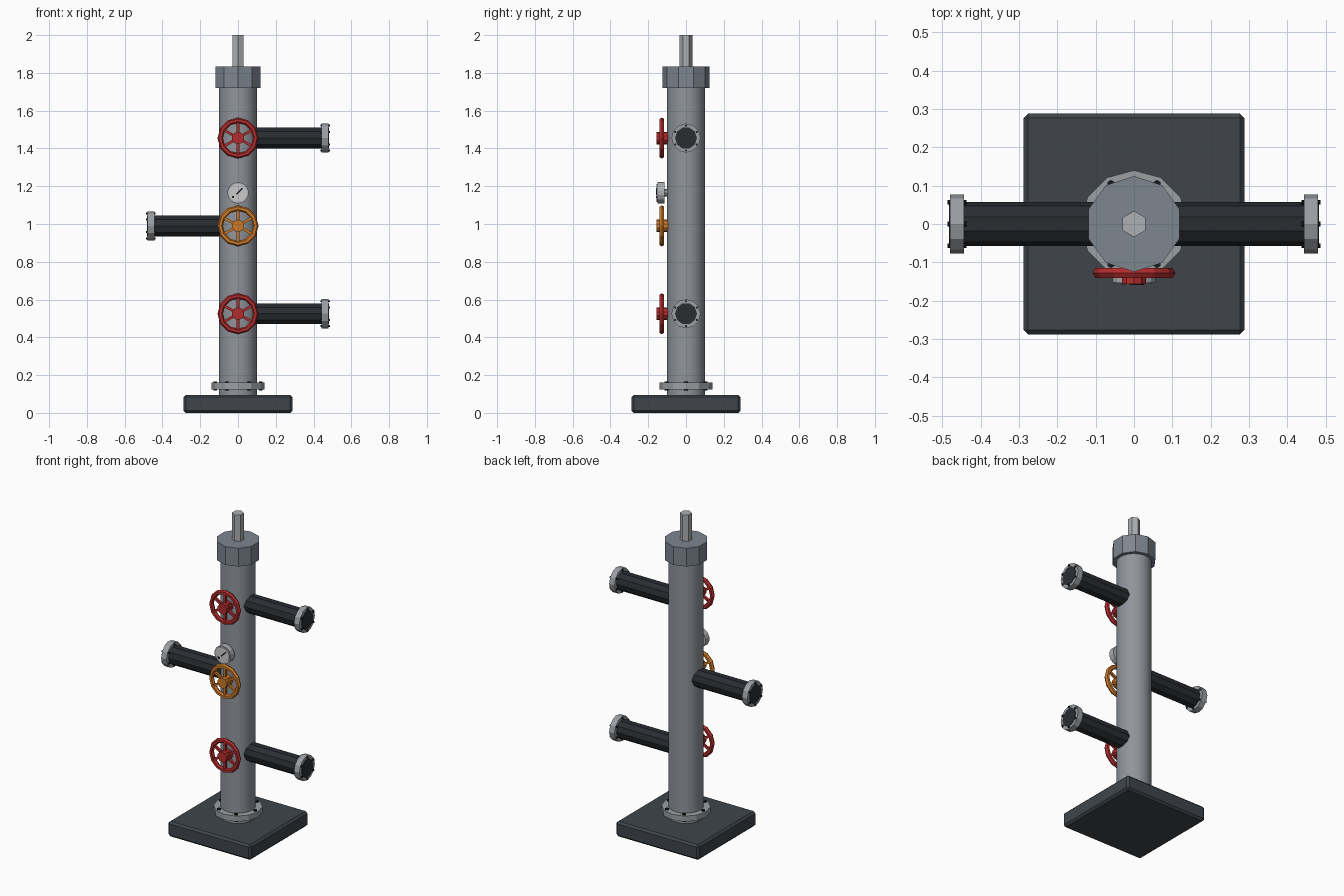
import bpy
from math import pi, cos, sin
from mathutils import Vector

if "Cube" in bpy.data.objects:
    bpy.data.objects.remove(bpy.data.objects["Cube"])

def material(name, rgb):
    m = bpy.data.materials.new(name)
    m.diffuse_color = (*rgb, 1)
    m.use_nodes = True
    m.node_tree.nodes["Principled BSDF"].inputs["Base Color"].default_value = m.diffuse_color
    return m

STEEL = material("steel", (0.28, 0.30, 0.33))
CAP = material("cap_grey", (0.21, 0.24, 0.28))
LIGHT = material("light_steel", (0.42, 0.43, 0.45))
FLANGE = material("flange_grey", (0.33, 0.35, 0.37))
DARK = material("dark_pipe", (0.022, 0.026, 0.031))
BASE = material("dark_base", (0.05, 0.06, 0.07))
BLACK = material("black", (0.01, 0.01, 0.012))
RED = material("red", (0.45, 0.025, 0.025))
ORANGE = material("orange", (0.6, 0.19, 0.02))
WHITE = material("white", (0.8, 0.8, 0.78))

def finish(name, mat):
    o = bpy.context.object
    o.name = name
    o.data.materials.append(mat)
    return o

def rod(name, a, b, r, sides, mat):
    """Cylinder running from point a to point b."""
    a, b = Vector(a), Vector(b)
    d = b - a
    if abs(d.x) > 0.999 * d.length:
        rot = (0, pi / 2, 0)
    elif abs(d.y) > 0.999 * d.length:
        rot = (pi / 2, 0, 0)
    else:
        rot = d.to_track_quat('Z', 'Y').to_euler()
    bpy.ops.mesh.primitive_cylinder_add(vertices=sides, radius=r, depth=d.length,
                                        location=(a + b) / 2, rotation=rot)
    return finish(name, mat)

def box(name, loc, size, mat, rot=(0, 0, 0)):
    bpy.ops.mesh.primitive_cube_add(size=1, location=loc, rotation=rot)
    o = finish(name, mat)
    o.scale = size
    return o

# Base plate
base = box("base_plate", (0, 0, 0.0475), (0.576, 0.576, 0.085), BASE)
base.scale = (1, 1, 1)
for v in base.data.vertices:
    v.co = (v.co.x * 0.576, v.co.y * 0.576, v.co.z * 0.085)
base.location.z = 0.0475 + 0.0025
bev = base.modifiers.new("bevel", 'BEVEL')
bev.width = 0.012
bev.segments = 1
for v in base.data.vertices:
    v.co.z = 0.045 if v.co.z > 0 else -0.05

# Column, bolted foot flange, cap and hexagonal stem
rod("column", (0, 0, 0.09), (0, 0, 1.74), 0.1, 24, STEEL)
bpy.ops.object.shade_smooth_by_angle()
rod("foot_flange", (0, 0, 0.125), (0, 0, 0.16), 0.14, 12, FLANGE)
for i in range(6):
    x, y = 0.12 * cos(i * pi / 3), 0.12 * sin(i * pi / 3)
    rod("foot_bolt", (x, y, 0.119), (x, y, 0.167), 0.011, 6, BLACK)
rod("cap", (0, 0, 1.72), (0, 0, 1.835), 0.125, 10, CAP)
rod("top_stem", (0, 0, 1.83), (0, 0, 2.0), 0.034, 6, LIGHT)

# Side outlets with bolted end flanges
def outlet(s, z):
    rod("outlet_pipe", (s * 0.05, 0, z), (s * 0.483, 0, z), 0.058, 10, DARK)
    rod("outlet_flange", (s * 0.443, 0, z), (s * 0.48, 0, z), 0.077, 12, FLANGE)
    for i in range(6):
        a = i * pi / 3
        y, w = 0.066 * sin(a), z + 0.066 * cos(a)
        rod("outlet_bolt", (s * 0.437, y, w), (s * 0.487, y, w), 0.006, 6, BLACK)

# Handwheels on the front
def handwheel(z, mat):
    y = -0.128
    bpy.ops.mesh.primitive_torus_add(major_segments=12, minor_segments=6,
                                     major_radius=0.094, minor_radius=0.0145,
                                     location=(0, y, z), rotation=(pi / 2, 0, 0))
    finish("wheel_rim", mat)
    rod("wheel_hub", (0, -0.095, z), (0, -0.157, z), 0.033, 10, mat)
    for i in range(6):
        a = i * pi / 3 + pi / 6
        box("wheel_spoke", (0.058 * cos(a), y, z + 0.058 * sin(a)),
            (0.07, 0.014, 0.014), mat, (0, -a, 0))

for s, z, mat in ((1, 1.455, RED), (-1, 0.99, ORANGE), (1, 0.525, RED)):
    outlet(s, z)
    handwheel(z, mat)

# Pressure gauge
gz = 1.165
rod("gauge_stem", (0, -0.09, gz), (0, -0.12, gz), 0.02, 8, STEEL)
rod("gauge_body", (0, -0.115, gz), (0, -0.152, gz), 0.057, 14, LIGHT)
rod("gauge_face", (0, -0.15, gz), (0, -0.155, gz), 0.048, 14, WHITE)
box("gauge_needle", (0.008, -0.156, gz + 0.008), (0.045, 0.006, 0.007), BLACK, (0, -pi / 4, 0))
box("gauge_mark", (-0.027, -0.155, gz - 0.023), (0.011, 0.005, 0.011), BLACK)
